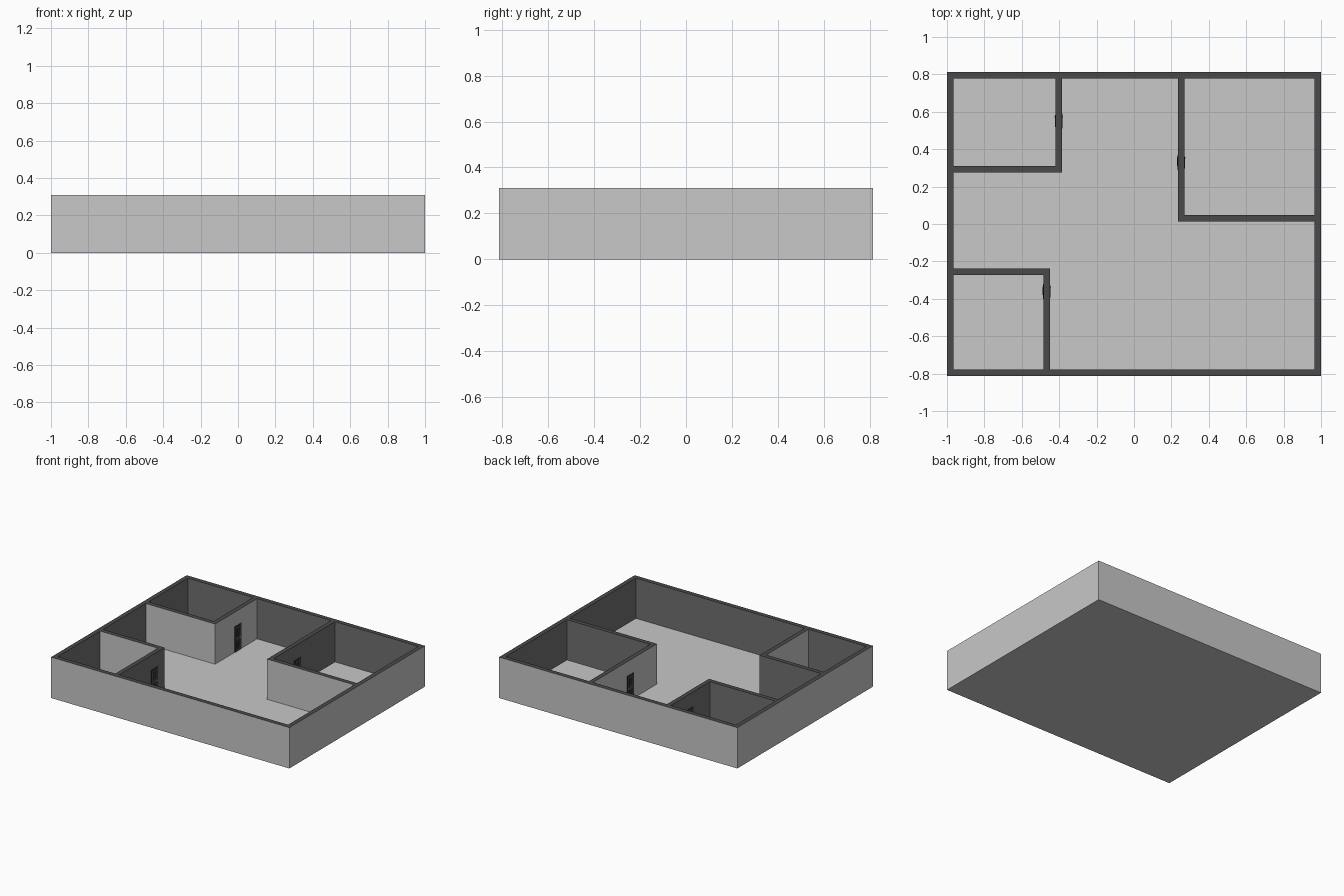
import bpy
import bmesh

if "Cube" in bpy.data.objects:
    bpy.data.objects.remove(bpy.data.objects["Cube"], do_unlink=True)

W, D, H = 1.0, 0.813, 0.31      # half width, half depth, wall height
T = 0.034                       # wall thickness
FLOOR = 0.005


def material(name, value):
    mat = bpy.data.materials.new(name)
    mat.use_nodes = True
    colour = (value, value, value, 1)
    mat.diffuse_color = colour
    bsdf = mat.node_tree.nodes["Principled BSDF"]
    bsdf.inputs["Base Color"].default_value = colour
    bsdf.inputs["Roughness"].default_value = 0.8
    return mat


LIGHT, MID, DARK, BLACK = range(4)
PALETTE = [material("light_grey", 0.58), material("mid_grey", 0.16),
           material("dark_grey", 0.068), material("door_charcoal", 0.03)]


def finish(name, bm):
    bmesh.ops.recalc_face_normals(bm, faces=bm.faces)
    mesh = bpy.data.meshes.new(name)
    bm.to_mesh(mesh)
    bm.free()
    for mat in PALETTE:
        mesh.materials.append(mat)
    obj = bpy.data.objects.new(name, mesh)
    bpy.context.collection.objects.link(obj)
    return obj


def wall(name, outer, inner, outer_mat, inner_mat, closed=False):
    """Wall between two matching plan outlines, dark along its top edge."""
    bm = bmesh.new()

    def column(p):
        return [bm.verts.new((p[0], p[1], z)) for z in (0, H)]

    a = [column(p) for p in outer]
    b = [column(p) for p in inner]

    def face(verts, mat):
        bm.faces.new(verts).material_index = mat

    n = len(outer)
    for i in range(n if closed else n - 1):
        j = (i + 1) % n
        face((a[i][0], a[j][0], a[j][1], a[i][1]), outer_mat)
        face((b[i][0], b[j][0], b[j][1], b[i][1]), inner_mat)
        face((a[i][1], a[j][1], b[j][1], b[i][1]), DARK)
        face((a[i][0], a[j][0], b[j][0], b[i][0]), LIGHT)
    if not closed:
        for i in (0, n - 1):
            face((a[i][0], a[i][1], b[i][1], b[i][0]), outer_mat)
    return finish(name, bm)


def box(name, lo, hi, mat):
    bm = bmesh.new()
    bmesh.ops.create_cube(bm, size=1)
    for v in bm.verts:
        v.co = [(l + h) / 2 + c * (h - l) for c, l, h in zip(v.co, lo, hi)]
    for f in bm.faces:
        f.material_index = mat
    return finish(name, bm)


def rectangle(x, y):
    return [(-x, -y), (x, -y), (x, y), (-x, y)]


def corner_room(name, x, y, sx, sy, outer_mat, inner_mat):
    """L-shaped partition; (x, y) is its free corner, sx and sy point to the shell corner."""
    ex, ey = sx * (W - T), sy * (D - T)
    outer = [(ex, y), (x, y), (x, ey)]
    inner = [(ex, y + sy * T), (x + sx * T, y + sy * T), (x + sx * T, ey)]
    wall(name, outer, inner, outer_mat, inner_mat)


def door(name, x, sx, y):
    """Thin door leaf with frame, panels and handle on both faces of a partition."""
    centre = x + sx * T / 2
    for side, label in ((1, "left"), (-1, "right")):
        surface = centre + side * T / 2

        def plate(part, y0, y1, z0, z1, depth, mat):
            xs = sorted((surface - side * 0.001, surface + side * depth))
            box(f"{name}_{part}_{label}", (xs[0], y + y0, z0), (xs[1], y + y1, z1), mat)

        plate("frame", -0.04, 0.04, FLOOR, 0.2, 0.002, BLACK)
        plate("leaf", -0.032, 0.032, FLOOR, 0.19, 0.003, DARK)
        plate("upper_panel", -0.02, 0.02, 0.115, 0.175, 0.004, BLACK)
        plate("lower_panel", -0.02, 0.02, 0.025, 0.085, 0.004, BLACK)
        plate("handle", 0.02, 0.027, 0.095, 0.105, 0.006, LIGHT)


# Floor slab and outer shell
box("floor", (-W + T, -D + T, 0), (W - T, D - T, FLOOR), LIGHT)
wall("outer_walls", rectangle(W, D), rectangle(W - T, D - T), LIGHT, MID, closed=True)

# Corner rooms with their doors
ROOMS = [
    ("back_right_room", -0.385, 0.275, -1, 1, LIGHT, MID, 0.55),
    ("back_left_room", 0.235, 0.013, 1, 1, LIGHT, MID, 0.33),
    ("front_right_room", -0.45, -0.238, -1, -1, MID, LIGHT, -0.36),
]
for name, x, y, sx, sy, outer_mat, inner_mat, door_y in ROOMS:
    corner_room(name + "_walls", x, y, sx, sy, outer_mat, inner_mat)
    door(name + "_door", x, sx, door_y)
